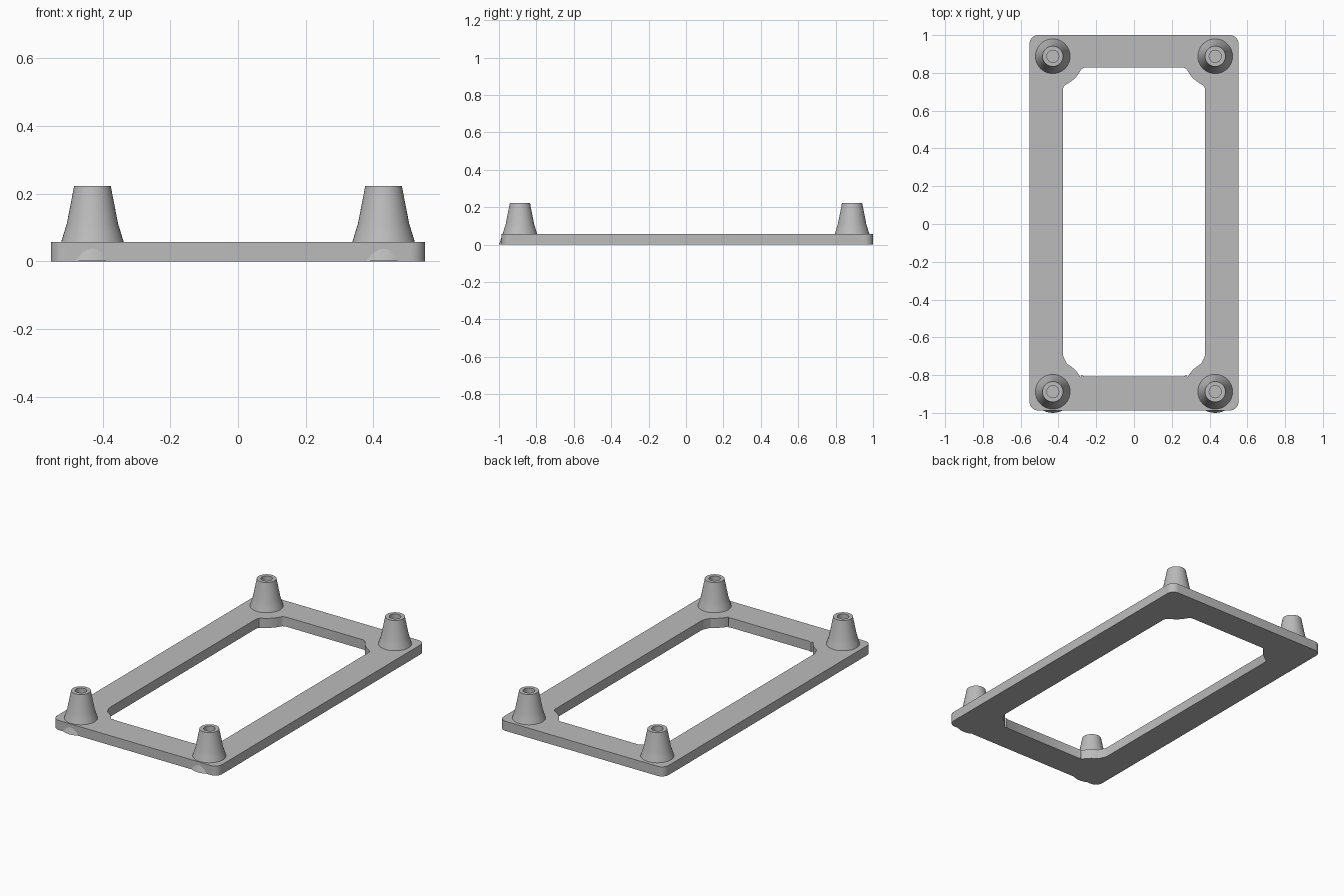
import bpy, bmesh
from math import sin, cos, radians, pi

cube = bpy.data.objects.get("Cube")
if cube:
    bpy.data.objects.remove(cube)

grey = bpy.data.materials.new("plain_grey")
grey.use_nodes = True
GREY = (0.5, 0.5, 0.5, 1)
grey.diffuse_color = GREY
grey.node_tree.nodes["Principled BSDF"].inputs["Base Color"].default_value = GREY

HALF_W, FRONT, BACK, THICK = 0.553, -0.987, 1.0, 0.058
POST_X, POST_Y = 0.43, 0.888
HOLE_X, HOLE_FRONT, HOLE_BACK = 0.377, -0.807, 0.828


def arc(cx, cy, r, a0, a1, n):
    angles = [radians(a0 + (a1 - a0) * i / n) for i in range(n + 1)]
    return [(cx + r * cos(a), cy + r * sin(a)) for a in angles]


def smooth(obj):
    bpy.ops.object.select_all(action='DESELECT')
    obj.select_set(True)
    bpy.context.view_layer.objects.active = obj
    bpy.ops.object.shade_smooth_by_angle(angle=radians(30))


def new_object(name, bm):
    bmesh.ops.recalc_face_normals(bm, faces=bm.faces)
    mesh = bpy.data.meshes.new(name)
    bm.to_mesh(mesh)
    bm.free()
    mesh.materials.append(grey)
    obj = bpy.data.objects.new(name, mesh)
    bpy.context.collection.objects.link(obj)
    smooth(obj)


def outer_outline(r=0.045):
    pts = []
    for x, y, start in ((HALF_W - r, BACK - r, 0), (r - HALF_W, BACK - r, 90),
                        (r - HALF_W, FRONT + r, 180), (HALF_W - r, FRONT + r, 270)):
        pts += arc(x, y, r, start, start + 90, 8)
    return pts


def hole_corner(edge):
    # Straight side, small blend, arc concentric with the post, small blend
    return ([(HOLE_X, edge - 0.115), (HOLE_X - 0.006, edge - 0.098)]
            + arc(POST_X, POST_Y, 0.165, 243, 208, 8)
            + [(0.277, edge - 0.007), (0.262, edge)])


def hole_outline():
    back, front = hole_corner(HOLE_BACK), hole_corner(-HOLE_FRONT)
    return (back + [(-x, y) for x, y in reversed(back)]
            + [(-x, -y) for x, y in front] + [(x, -y) for x, y in reversed(front)])


# Flat frame with a shaped opening
bm = bmesh.new()
edges = []
for outline in (outer_outline(), hole_outline()):
    verts = [bm.verts.new((x, y, 0)) for x, y in outline]
    edges += [bm.edges.new((verts[i - 1], verts[i])) for i in range(len(verts))]
bmesh.ops.triangle_fill(bm, edges=edges, use_beauty=True)
result = bmesh.ops.extrude_face_region(bm, geom=bm.faces[:], use_keep_orig=True)
top = [g for g in result["geom"] if isinstance(g, bmesh.types.BMVert)]
bmesh.ops.translate(bm, verts=top, vec=(0, 0, THICK))
new_object("base_frame", bm)

# Flared corner posts with a blind screw hole, turned from a profile
PROFILE = [(0, 0.0005), (0.112, 0.0005), (0.092, THICK), (0.083, 0.088), (0.076, 0.11),
           (0.054, 0.223), (0.032, 0.223), (0.032, 0.1), (0, 0.1)]


def post(name, x, y):
    bm = bmesh.new()
    verts = [bm.verts.new((r, 0, z)) for r, z in PROFILE]
    line = [bm.edges.new(pair) for pair in zip(verts, verts[1:])]
    bmesh.ops.spin(bm, geom=verts + line, cent=(0, 0, 0), axis=(0, 0, 1),
                   angle=2 * pi, steps=40)
    bmesh.ops.remove_doubles(bm, verts=bm.verts, dist=0.0001)
    bmesh.ops.translate(bm, verts=bm.verts, vec=(x, y, 0))
    new_object(name, bm)


for side, sx in (("left", 1), ("right", -1)):
    for end, sy in (("front", -1), ("back", 1)):
        post(f"{end}_{side}_post", sx * POST_X, sy * POST_Y)
